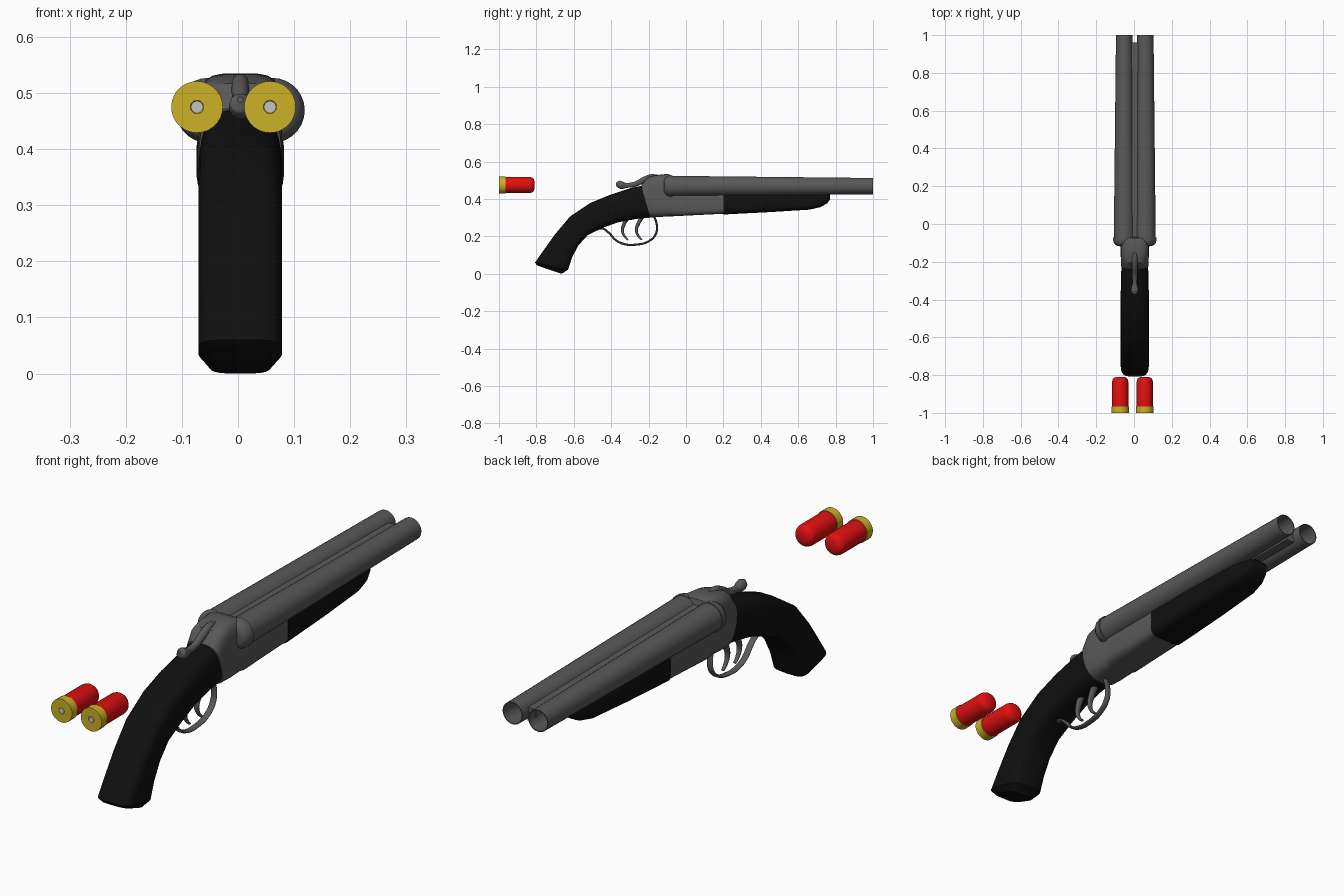
import bpy, bmesh, math

if "Cube" in bpy.data.objects:
    bpy.data.objects.remove(bpy.data.objects["Cube"])

CX = 0.004  # gun centre line


def material(name, r, g, b):
    m = bpy.data.materials.new(name)
    m.diffuse_color = (r, g, b, 1)
    m.use_nodes = True
    m.node_tree.nodes["Principled BSDF"].inputs["Base Color"].default_value = m.diffuse_color
    return m


STEEL = material("gun_steel", 0.10, 0.10, 0.10)
BLACK = material("black_grip", 0.005, 0.005, 0.005)
RED = material("shell_red", 0.75, 0.005, 0.005)
BRASS = material("brass", 0.60, 0.44, 0.02)
SILVER = material("primer_silver", 0.55, 0.55, 0.55)


def smooth(ob, angle=35):
    bpy.ops.object.select_all(action='DESELECT')
    ob.select_set(True)
    bpy.context.view_layer.objects.active = ob
    bpy.ops.object.shade_smooth_by_angle(angle=math.radians(angle))


def skin(name, rings, mats, loc=(0, 0, 0), angle=35):
    """Skin a list of equal-length point rings; mats gives one material per band."""
    bm = bmesh.new()
    vs = [[bm.verts.new(p) for p in ring] for ring in rings]
    used = list(dict.fromkeys(mats))
    n = len(rings[0])
    for a, b, m in zip(vs, vs[1:], mats):
        for i in range(n):
            j = (i + 1) % n
            bm.faces.new((a[i], a[j], b[j], b[i])).material_index = used.index(m)
    bm.faces.new(vs[0]).material_index = used.index(mats[0])
    bm.faces.new(vs[-1]).material_index = used.index(mats[-1])
    bmesh.ops.recalc_face_normals(bm, faces=bm.faces)
    me = bpy.data.meshes.new(name)
    bm.to_mesh(me)
    bm.free()
    for m in used:
        me.materials.append(m)
    ob = bpy.data.objects.new(name, me)
    ob.location = loc
    bpy.context.collection.objects.link(ob)
    smooth(ob, angle)
    return ob


def lathe(name, profile, mats, x, z, n=28):
    """Turn a (y, radius) profile around an axis along y."""
    rings = [[(r * math.cos(2 * math.pi * i / n), y, r * math.sin(2 * math.pi * i / n))
              for i in range(n)] for y, r in profile]
    return skin(name, rings, mats, (x, 0, z))


def loft(name, sections, mat, n=24):
    """Rounded-box sections: (top y, top z, bottom y, bottom z, half width, squareness)."""
    rings = []
    for ty, tz, by, bz, hw, e in sections:
        ring = []
        for i in range(n):
            a = 2 * math.pi * (i + 0.5) / n
            c, s = math.cos(a), math.sin(a)
            u = math.copysign(abs(c) ** (2 / e), c)
            t = (1 + math.copysign(abs(s) ** (2 / e), s)) / 2
            ring.append((u * hw, by + (ty - by) * t, bz + (tz - bz) * t))
        rings.append(ring)
    return skin(name, rings, [mat] * (len(rings) - 1), (CX, 0, 0))


def rod(name, pts, depth, wide, mat):
    """Smooth rod through (y, z, radius factor) points in the centre plane."""
    cu = bpy.data.curves.new(name, 'CURVE')
    cu.dimensions = '3D'
    cu.bevel_depth, cu.bevel_resolution, cu.resolution_u = depth, 3, 6
    cu.use_fill_caps = True
    sp = cu.splines.new('BEZIER')
    sp.bezier_points.add(len(pts) - 1)
    for p, (y, z, r) in zip(sp.bezier_points, pts):
        p.co, p.radius = (0, y, z), r
        p.handle_left_type = p.handle_right_type = 'AUTO'
    cu.materials.append(mat)
    ob = bpy.data.objects.new(name, cu)
    ob.location.x, ob.scale.x = CX, wide
    bpy.context.collection.objects.link(ob)
    bpy.ops.object.select_all(action='DESELECT')
    ob.select_set(True)
    bpy.context.view_layer.objects.active = ob
    bpy.ops.object.convert(target='MESH')
    smooth(bpy.context.view_layer.objects.active, 50)


for side, sx in (("left", -1), ("right", 1)):
    # hollow tapered barrels and rounded breech ends
    lathe(side + "_barrel", [(-0.08, 0.02), (-0.08, 0.055), (1, 0.0435), (1, 0.040),
                             (0, 0.046), (0, 0.001)], [STEEL] * 5, CX + sx * 0.056, 0.469)
    lathe(side + "_breech", [(-0.118, 0.02), (-0.117, 0.034), (-0.111, 0.046), (-0.10, 0.054),
                             (-0.085, 0.058), (-0.072, 0.058), (-0.07, 0.03)],
          [STEEL] * 6, CX + sx * 0.057, 0.469)
    # loose shells with brass base and primer
    lathe(side + "_shell", [(-0.998, 0.001), (-0.998, 0.0105), (-1, 0.012), (-1, 0.046),
                            (-0.965, 0.046), (-0.965, 0.043), (-0.835, 0.043), (-0.823, 0.040),
                            (-0.815, 0.034), (-0.810, 0.022), (-0.809, 0.001)],
          [SILVER, BRASS, BRASS, BRASS, BRASS] + [RED] * 5, -0.008 + sx * 0.065, 0.475)
    lathe(side + "_primer", [(-1, 0.001), (-1, 0.0105), (-0.99, 0.0105)],
          [SILVER] * 2, -0.008 + sx * 0.065, 0.475)

# rib filling the valley between the barrels
skin("barrel_rib", [[(-0.018, y, 0.435), (0.018, y, 0.435), (0.018, y, z), (-0.018, y, z)]
                    for y, z in ((-0.08, 0.503), (0.96, 0.488))], [STEEL], (CX, 0, 0))

# receiver block under and behind the barrels
loft("receiver", [(-0.24, 0.473, -0.19, 0.300, 0.073, 3.2), (-0.205, 0.517, -0.165, 0.302, 0.074, 4),
                  (-0.16, 0.528, -0.14, 0.304, 0.075, 4.5), (-0.10, 0.535, -0.10, 0.306, 0.075, 4.5),
                  (-0.075, 0.525, -0.075, 0.307, 0.075, 4.5), (-0.06, 0.46, -0.06, 0.308, 0.076, 5),
                  (0.20, 0.44, 0.20, 0.321, 0.076, 5)], STEEL)

# forestock under the barrels
loft("forestock", [(0.20, 0.440, 0.20, 0.317, 0.078, 5), (0.45, 0.440, 0.45, 0.330, 0.076, 4.5),
                   (0.66, 0.435, 0.66, 0.343, 0.070, 4), (0.72, 0.432, 0.72, 0.357, 0.060, 4),
                   (0.755, 0.430, 0.755, 0.377, 0.048, 3.5), (0.77, 0.428, 0.77, 0.398, 0.036, 3)], BLACK)

# curved pistol grip
loft("grip", [(-0.225, 0.474, -0.18, 0.301, 0.070, 2.6), (-0.30, 0.458, -0.26, 0.294, 0.073, 2.8),
              (-0.40, 0.425, -0.36, 0.276, 0.075, 3.2), (-0.51, 0.380, -0.44, 0.248, 0.075, 3.8),
              (-0.62, 0.307, -0.525, 0.207, 0.075, 4), (-0.70, 0.212, -0.575, 0.152, 0.075, 4),
              (-0.755, 0.135, -0.608, 0.090, 0.075, 4), (-0.808, 0.060, -0.630, 0.022, 0.075, 4),
              (-0.797, 0.045, -0.665, 0.000, 0.056, 4)], BLACK)

# trigger guard and two triggers
rod("trigger_guard", [(-0.465, 0.245, 1), (-0.44, 0.240, 1), (-0.41, 0.217, 1), (-0.375, 0.180, 1),
                      (-0.33, 0.159, 1), (-0.27, 0.156, 1), (-0.20, 0.174, 1), (-0.162, 0.212, 1),
                      (-0.156, 0.260, 1), (-0.170, 0.308, 1)], 0.006, 2.2, STEEL)
for name, y in (("rear_trigger", -0.31), ("front_trigger", -0.235)):
    rod(name, [(y + 0.005, 0.31, 1.5), (y - 0.022, 0.265, 1.3), (y - 0.030, 0.230, 1.0),
               (y - 0.018, 0.200, 0.8), (y, 0.182, 0.6)], 0.008, 1.3, STEEL)

# top opening lever with thumb knob
rod("top_lever", [(-0.372, 0.488, 0.3), (-0.362, 0.482, 1.1), (-0.345, 0.474, 1.2), (-0.315, 0.473, 0.75),
                  (-0.27, 0.480, 0.8), (-0.225, 0.503, 0.9), (-0.185, 0.518, 0.9), (-0.15, 0.522, 0.5)],
    0.018, 0.95, STEEL)
